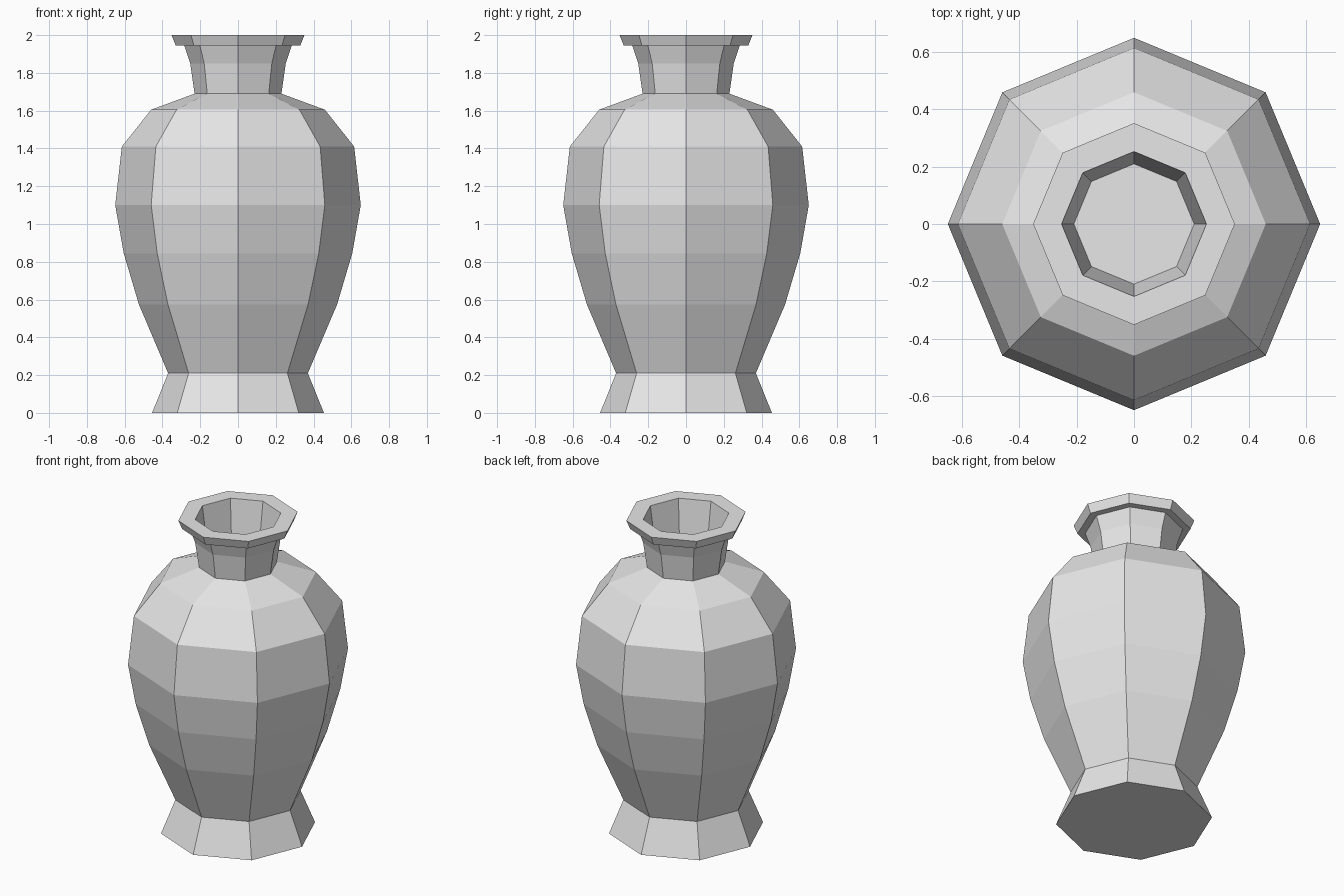
import bpy
import bmesh
from math import cos, sin, tau

SIDES = 8

# Remove the default cube
cube = bpy.data.objects.get("Cube")
if cube:
    bpy.data.objects.remove(cube, do_unlink=True)

# Single plain grey clay
clay = bpy.data.materials.new("grey_clay")
clay.use_nodes = True
grey = (0.8, 0.8, 0.8, 1.0)
clay.diffuse_color = grey
clay.node_tree.nodes["Principled BSDF"].inputs["Base Color"].default_value = grey


def lathe(name, profile):
    """Turn a (radius, height) profile into a faceted solid, capped at both ends."""
    bm = bmesh.new()
    rings = [[bm.verts.new((r * cos(tau * i / SIDES), r * sin(tau * i / SIDES), z))
              for i in range(SIDES)] for r, z in profile]
    for low, high in zip(rings, rings[1:]):
        for i in range(SIDES):
            j = (i + 1) % SIDES
            bm.faces.new((low[i], low[j], high[j], high[i]))
    bm.faces.new(rings[0][::-1])
    bm.faces.new(rings[-1])
    mesh = bpy.data.meshes.new(name)
    bm.to_mesh(mesh)
    bm.free()
    mesh.materials.append(clay)
    obj = bpy.data.objects.new(name, mesh)
    bpy.context.collection.objects.link(obj)
    return obj


# Outline from the underside up, over the lip and down the throat
foot = [(0.455, 0.0), (0.37, 0.21)]
body = [(0.525, 0.575), (0.605, 0.845), (0.65, 1.10), (0.615, 1.41), (0.46, 1.605)]
neck = [(0.23, 1.69), (0.253, 1.85), (0.285, 1.945)]
lip = [(0.33, 1.945), (0.352, 2.0), (0.253, 2.0)]
throat = [(0.21, 1.69)]

lathe("vase", foot + body + neck + lip + throat)
